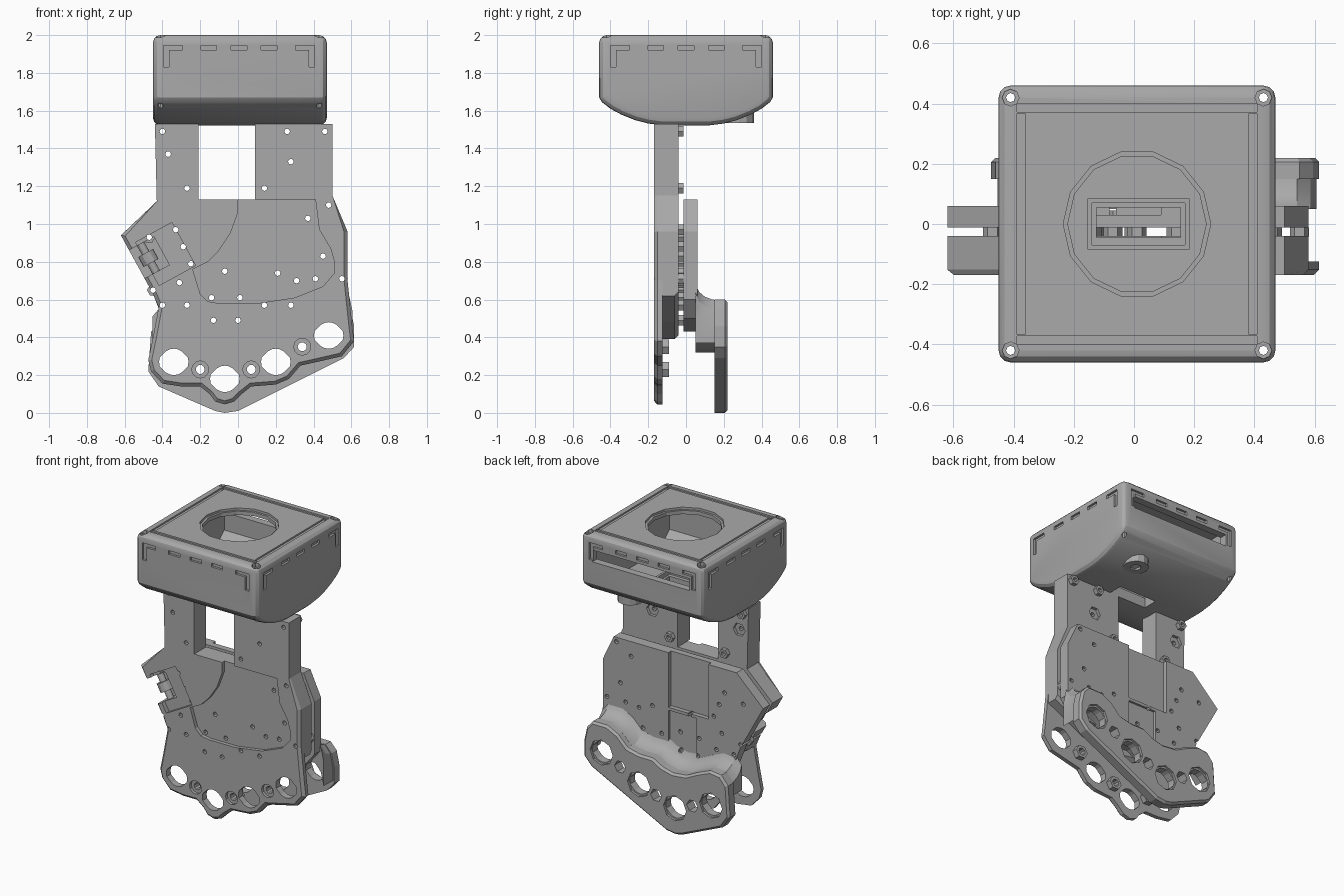
import bpy, bmesh, math
from mathutils import Vector

if "Cube" in bpy.data.objects:
    bpy.data.objects.remove(bpy.data.objects["Cube"])

grey = bpy.data.materials.new("plain grey")
grey.use_nodes = True
grey.diffuse_color = (0.4, 0.4, 0.4, 1)
grey.node_tree.nodes["Principled BSDF"].inputs["Base Color"].default_value = grey.diffuse_color


def along_y(a, b, depth):
    return (a, depth, b)


def along_x(a, b, depth):
    return (depth, a, b)


def along_z(a, b, depth):
    return (a, b, depth)


def prism(bm, outline, start, end, place=along_y):
    """Add a closed prism and return its faces, first cap first."""
    first = [bm.verts.new(place(a, b, start)) for a, b in outline]
    last = [bm.verts.new(place(a, b, end)) for a, b in outline]
    faces = [bm.faces.new(first), bm.faces.new(last)]
    count = len(outline)
    for i in range(count):
        j = (i + 1) % count
        faces.append(bm.faces.new((first[i], first[j], last[j], last[i])))
    bmesh.ops.recalc_face_normals(bm, faces=faces)
    return faces


def ring(center, radius, sides=8, tab=0):
    """Polygon points, optionally with a tab on each side."""
    points = []
    for i in range(sides):
        angle = math.tau * i / sides
        reach = radius + (tab if abs(math.cos(angle)) > 0.9 else 0)
        points.append((center[0] + reach * math.cos(angle), center[1] + reach * math.sin(angle)))
    return points


def rect(left, right, low, high):
    return [(left, low), (right, low), (right, high), (left, high)]


def finish(bm, name):
    mesh = bpy.data.meshes.new(name)
    bm.to_mesh(mesh)
    bm.free()
    mesh.materials.append(grey)
    part = bpy.data.objects.new(name, mesh)
    bpy.context.collection.objects.link(part)
    return part


def solid(name, shapes, place=along_y, chamfer=0, cap=0, top=9):
    """Object from (outline, start, end) shapes; one cap is chamfered below the height top."""
    bm = bmesh.new()
    for outline, start, end in shapes:
        faces = prism(bm, outline, start, end, place)
        if chamfer:
            rim_edges = [e for e in faces[cap].edges if sum(v.co.z for v in e.verts) / 2 < top]
            bmesh.ops.bevel(bm, geom=rim_edges, offset=chamfer, segments=1, affect="EDGES")
    return finish(bm, name)


def cut(part, shapes, place=along_y):
    """Subtract prisms that do not overlap one another."""
    cutter = solid("cutter", shapes, place)
    cutter.hide_render = True
    mod = part.modifiers.new("cut", "BOOLEAN")
    mod.object, mod.solver = cutter, "EXACT"
    graph = bpy.context.evaluated_depsgraph_get()
    mesh = bpy.data.meshes.new_from_object(part.evaluated_get(graph))
    part.modifiers.clear()
    part.data = mesh
    bpy.data.objects.remove(cutter)


# Positions of screw holes and knuckle openings in the plane of the palm
arm_seats = [(-.37, 1.37), (.28, 1.33)]
blind = [(.48, 1.1), (.37, 1.03)]
spaced = [(-.4, 1.49), (-.27, 1.19), (.26, 1.49), (.46, 1.49), (.14, 1.19), (-.47, .93), (-.33, .97), (-.29, .88),
          (-.25, .79), (-.31, .69), (-.45, .65), (-.07, .75), (.21, .74), (.31, .7), (.45, .83), (.55, .71), (.41, .71)]
low_screws = [(-.4, .57), (-.27, .57), (-.14, .61), (.01, .61), (-.13, .49), (0, .49), (.14, .57), (.28, .57)]
knuckles = [(-.34, .27), (-.07, .18), (.2, .27), (.48, .41)]
bolts = [(-.2, .23), (.07, .23), (.34, .35)]
screw_cuts = [(ring(p, .015), -.3, .3) for p in arm_seats + blind + spaced + low_screws]
knuckle_cuts = [(ring(p, .07, 20, .008), -.3, .3) for p in knuckles]
bolt_cuts = [(ring(p, .024, 10), -.3, .3) for p in bolts]

# Palm front: thin scalloped face with a thicker body and two wrist arms behind it
arms = [(.5, 1.15), (.5, 1.53), (.09, 1.53), (.09, 1.13), (-.21, 1.13), (-.21, 1.53), (-.44, 1.53),
        (-.43, 1.12), (-.62, .94), (-.45, .63)]
scallops = [(-.42, .56), (-.45, .4), (-.475, .28), (-.46, .22), (-.4, .155), (-.3, .14), (-.2, .14), (-.15, .1),
            (-.12, .06), (-.07, .045), (-.02, .06), (.02, .1), (.07, .14), (.2, .15), (.27, .18), (.33, .25),
            (.42, .27), (.55, .3), (.615, .38), (.605, .46), (.58, .7), (.58, .96)]
palm_front = solid("palm_front", [(arms + scallops, -.17, -.125)], chamfer=.018, top=1.12)
belly = [(-.42, .56), (-.2, .42), (.05, .39), (.3, .48), (.58, .62), (.58, .96)]
palm_body = solid("palm_body", [(arms + belly, -.126, -.04)], chamfer=.02, cap=1, top=.65)

# Thumb socket, measured along and inward from the slanted edge
corner, down, inward = Vector((-.62, .94)), Vector((.48, -.877)), Vector((.877, .48))


def thumb_rect(t0, t1, d0, d1):
    return [tuple(corner + down * t + inward * d) for t, d in ((t0, d0), (t1, d0), (t1, d1), (t0, d1))]


panel = [(0, 1.13), (0, 1.06), (-.04, .95), (-.1, .86), (-.16, .8), (-.24, .76), (-.2, .63), (-.16, .59),
         (-.1, .58), (.1, .58), (.3, .61), (.45, .67), (.51, .74), (.51, .8), (.49, .87), (.43, .97), (.41, 1.13)]
for part in (palm_front, palm_body):
    cut(part, screw_cuts + knuckle_cuts + bolt_cuts)
    cut(part, [(thumb_rect(.09, .26, -.1, .15), -.3, .01)])
cut(palm_front, [(panel, -.3, -.145), (thumb_rect(.07, .33, .05, .27), -.3, -.14)])
cut(palm_front, [(ring(p, .045, 12), -.3, -.15) for p in bolts])
cut(palm_body, [(ring(p, .045, 6), -.06, .1) for p in arm_seats])

# Thumb pin with its collar
axis = corner + down * .175 + inward * .07
for name, radius, length in (("thumb_pin", .022, .2), ("thumb_collar", .045, .06)):
    pin = solid(name, [(ring((0, 0), radius, 12), -length / 2, length / 2)], along_z)
    pin.location = (axis.x, -.1, axis.y)
    pin.rotation_euler = Vector((down.x, 0, down.y)).to_track_quat("Z", "Y").to_euler()

# Nuts behind the knuckles and spacers between the two palm halves
nuts = solid("knuckle_nuts", [(ring(p, .045, 6), -.128, -.09) for p in bolts])
cut(nuts, bolt_cuts)
spacers = solid("spacers", [(ring(p, .032, 6), -.042, -.012) for p in spaced + low_screws[2:]])
cut(spacers, screw_cuts)

# Palm back plate with its centre channel
back = [(-.42, 1.13), (-.62, .94), (-.45, .63), (-.4, .5), (-.2, .43), (.2, .43), (.5, .5), (.58, .6), (.58, .96), (.5, 1.13)]
palm_back = solid("palm_back", [(back, -.012, .06)])
cut(palm_back, [(rect(-.21, .09, .76, 1.2), .03, .3), (rect(-.12, .09, .4, .74), .045, .3)])
cut(palm_back, screw_cuts + knuckle_cuts)

# Knuckle guard standing off the back, and the scooped web that joins it
crest = [(.615, .46), (.595, .55), (.55, .6), (.44, .6), (.36, .56), (.29, .49), (.2, .47), (.1, .47), (.03, .43),
         (-.05, .41), (-.15, .42), (-.23, .46), (-.33, .5), (-.41, .49), (-.46, .43)]
rim = [(-.475, .22), (-.42, .14), (-.12, .01), (-.07, 0), (0, .01), (.56, .29), (.615, .35)]
guard = solid("knuckle_guard", [(crest + rim, .15, .22)], chamfer=.014, cap=1)
cut(guard, knuckle_cuts + [(ring(p, .042, 6), -.3, .3) for p in bolts])
cut(guard, [(ring(p, .085, 8), .205, .3) for p in knuckles])

section = [(.05, .08), (.07, .04), (.1, .015), (.14, 0), (.17, -.004), (.17, -.09), (.05, -.09)]
bm = bmesh.new()
loops = [[bm.verts.new((x * .985, y, z + rise)) for y, rise in section] for x, z in crest]
for one, two in zip(loops, loops[1:]):
    for i in range(len(section)):
        j = (i + 1) % len(section)
        bm.faces.new((one[i], one[j], two[j], two[i]))
bm.faces.new(loops[0])
bm.faces.new(loops[-1])
bmesh.ops.recalc_face_normals(bm, faces=bm.faces)
web = finish(bm, "guard_web")
cut(web, knuckle_cuts + screw_cuts)

# Wrist housing: rounded box with a curved belly
half = [(.46, 2), (.46, 1.67), (.445, 1.645), (.4, 1.61), (.34, 1.578), (.27, 1.55), (.2, 1.532), (.12, 1.522)]
shell = half + [(-y, z) for y, z in reversed(half)]
bm = bmesh.new()
prism(bm, shell, -.45, .47, along_x)
sharp = [e for e in bm.edges if e.calc_face_angle(0) > 1]
bmesh.ops.bevel(bm, geom=sharp, offset=.04, segments=3, profile=.5, affect="EDGES")
housing = finish(bm, "wrist_housing")
cavity = [(.41, 1.96), (.41, 1.7), (.3, 1.6), (-.3, 1.6), (-.41, 1.7), (-.41, 1.96)]
cut(housing, [(cavity, -.39, .41)], along_x)
middle = .01
cable_slot = [(rect(-.125, .155, -.045, .055), 1.4, 1.7)]
slot_rim = [(rect(-.14, .17, -.07, .07), 1.59, 1.7)]
cut(housing, [(ring((middle, 0), .23, 14), 1.8, 2.1)] + cable_slot, along_z)
cut(housing, slot_rim, along_z)
cut(housing, [(ring((middle, 0), .245, 14), 1.985, 2.1)], along_z)
cut(housing, [(rect(-.35, .38, 1.82, 1.9), .3, .6)])
posts = [(middle + x, y) for x in (-.42, .42) for y in (-.42, .42)]
cut(housing, [(ring(p, .028, 8), 1.975, 2.1) for p in posts], along_z)
cut(housing, [(ring(p, .015, 8), 1.4, 2.1) for p in posts], along_z)

# Dashed seams sunk into the sides and the top
dashes = [rect(c - .042, c + .042, 1.92, 1.945) for c in (-.16, 0, .16)]
for s in (-1, 1):
    bracket = [(.3, 1.92), (.37, 1.92), (.37, 1.83), (.4, 1.83), (.4, 1.945), (.3, 1.945)]
    dashes.append([(s * a, b) for a, b in bracket])
for side in (-1, 1):
    cut(housing, [([(a + middle / 2, b) for a, b in d], side * .445, side * .6) for d in dashes])
    cut(housing, [(d, middle + side * .445, middle + side * .6) for d in dashes], along_x)
groove, inner, outer = [], .372, .398
for s in (-1, 1):
    near, far = sorted((s * inner, s * outer))
    groove.append((rect(middle - outer, middle + outer, near, far), 1.99, 2.1))
    groove.append((rect(middle + near, middle + far, -inner + .004, inner - .004), 1.99, 2.1))
cut(housing, groove, along_z)

# Frame of the cable slot and the round boss underneath
slot_frame = solid("slot_frame", [(rect(-.155, .185, -.085, .085), 1.54, 1.62)], along_z)
cut(slot_frame, cable_slot, along_z)
cut(slot_frame, slot_rim, along_z)
boss = solid("belly_boss", [(ring((.22, .28), .08, 12), 1.535, 1.61)], along_z)
cut(boss, [(ring((.22, .28), .035, 6), 1.4, 1.7)], along_z)

# Smooth the curved skins and keep their edges sharp
for part in bpy.context.selected_objects:
    part.select_set(False)
for part in (housing, web):
    part.select_set(True)
bpy.context.view_layer.objects.active = housing
bpy.ops.object.shade_smooth_by_angle(angle=math.radians(25))
